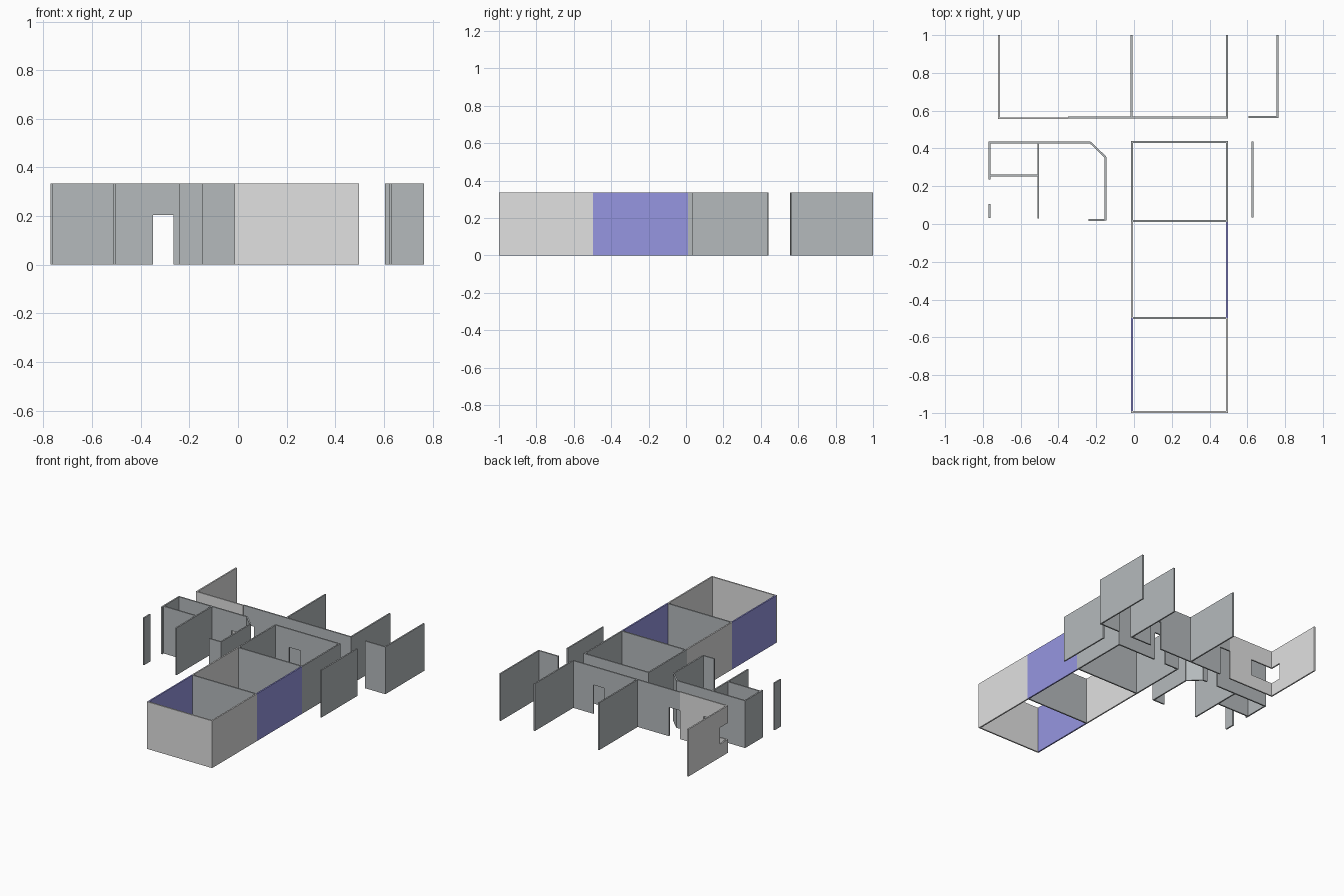
import bpy, bmesh
from mathutils import Vector

if "Cube" in bpy.data.objects:
    bpy.data.objects.remove(bpy.data.objects["Cube"])

H, T = 0.335, 0.010   # wall height and thickness
DOOR, SILL, HEAD = 0.205, 0.095, 0.212


def material(name, rgb):
    m = bpy.data.materials.new(name)
    m.diffuse_color = (*rgb, 1)
    m.use_nodes = True
    m.node_tree.nodes["Principled BSDF"].inputs["Base Color"].default_value = m.diffuse_color
    return m


LIGHT = material("light_grey", (0.75, 0.75, 0.75))
GREY = material("blue_grey", (0.46, 0.49, 0.505))
PURPLE = material("violet", (0.305, 0.305, 0.75))


def wall(name, p0, p1, mat=GREY, holes=()):
    """Upright wall on a centre line; holes are (start, end, bottom, top) along it."""
    a, b = Vector((*p0, 0)), Vector((*p1, 0))
    length, d = (b - a).length, (b - a).normalized()
    us = sorted({0.0, length, *(u for h in holes for u in h[:2])})
    zs = sorted({0.0, H, *(z for h in holes for z in h[2:])})
    bm = bmesh.new()
    grid = [[bm.verts.new(a + d * u + Vector((0, 0, z))) for z in zs] for u in us]
    for i in range(len(us) - 1):
        for j in range(len(zs) - 1):
            u, z = (us[i] + us[i + 1]) / 2, (zs[j] + zs[j + 1]) / 2
            if not any(h[0] < u < h[1] and h[2] < z < h[3] for h in holes):
                bm.faces.new((grid[i][j], grid[i + 1][j],
                              grid[i + 1][j + 1], grid[i][j + 1]))
    bmesh.ops.delete(bm, geom=[v for v in bm.verts if not v.link_faces], context='VERTS')
    me = bpy.data.meshes.new(name)
    bm.to_mesh(me)
    bm.free()
    me.materials.append(mat)
    ob = bpy.data.objects.new(name, me)
    bpy.context.collection.objects.link(ob)
    s = ob.modifiers.new("thickness", 'SOLIDIFY')
    s.thickness, s.offset = T, 0
    return ob


L, R = -0.01, 0.492   # sides of the three-room block

# Front room
wall("front_room_front_wall", (L - .005, -.995), (R + .005, -.995), LIGHT)
wall("front_room_left_wall", (L, -.99), (L, -.497), PURPLE)
wall("front_room_right_wall", (R, -.99), (R, -.497), LIGHT)
wall("front_partition", (L + .005, -.497), (R - .005, -.497))

# Middle room
wall("middle_room_left_wall", (L, -.497), (L, .01), LIGHT)
wall("middle_room_right_wall", (R, -.497), (R, .01), PURPLE)
wall("middle_partition", (L + .005, .016), (R - .005, .016))

# Back room of the block, with a door to the corridor
wall("back_room_left_wall", (L, .01), (L, .43))
wall("back_room_right_wall", (R, .01), (R, .43))
wall("back_room_door_wall", (L - .005, .435), (R + .005, .435),
     holes=[(.115, .205, 0, DOOR)])

# Left wing, with a chamfered corner
wall("wing_back_wall", (-.77, .431), (-.23, .431), holes=[(.42, .505, 0, DOOR)])
wall("wing_corner_wall", (-.232, .432), (-.15, .353))
wall("wing_right_wall", (-.15, .355), (-.15, .018))
wall("wing_front_wall", (-.24, .022), (-.155, .022))
wall("wing_partition", (-.507, .426), (-.507, .028))
wall("wing_cross_wall", (-.76, .256), (-.512, .256))
wall("wing_left_wall", (-.765, .426), (-.765, .236))
wall("wing_left_pier", (-.765, .105), (-.765, .033))

# Free-standing wall on the right
wall("right_side_wall", (.627, .035), (.627, .437))

# Corridor walls along the back, with a door and a corner window
wall("corridor_window_wall", (-.72, .56), (-.35, .56), LIGHT,
     holes=[(0, .185, SILL, HEAD)])
wall("corridor_back_wall", (-.35, .564), (R + .005, .564),
     holes=[(0, .085, 0, DOOR), (.595, .68, 0, DOOR)])
wall("corridor_end_wall", (.605, .566), (.765, .566))

# Dividers of the rear rooms
wall("rear_left_wall", (-.715, .565), (-.715, 1.0), LIGHT,
     holes=[(0, .08, SILL, HEAD)])
wall("corner_window_top", (-.715, .562), (-.715, .564), LIGHT,
     holes=[(0, .01, SILL, HEAD)])
for name, x in (("rear_divider_left", -.014), ("rear_divider_right", R),
                ("rear_right_wall", .76)):
    wall(name, (x, .569), (x, 1.0))
